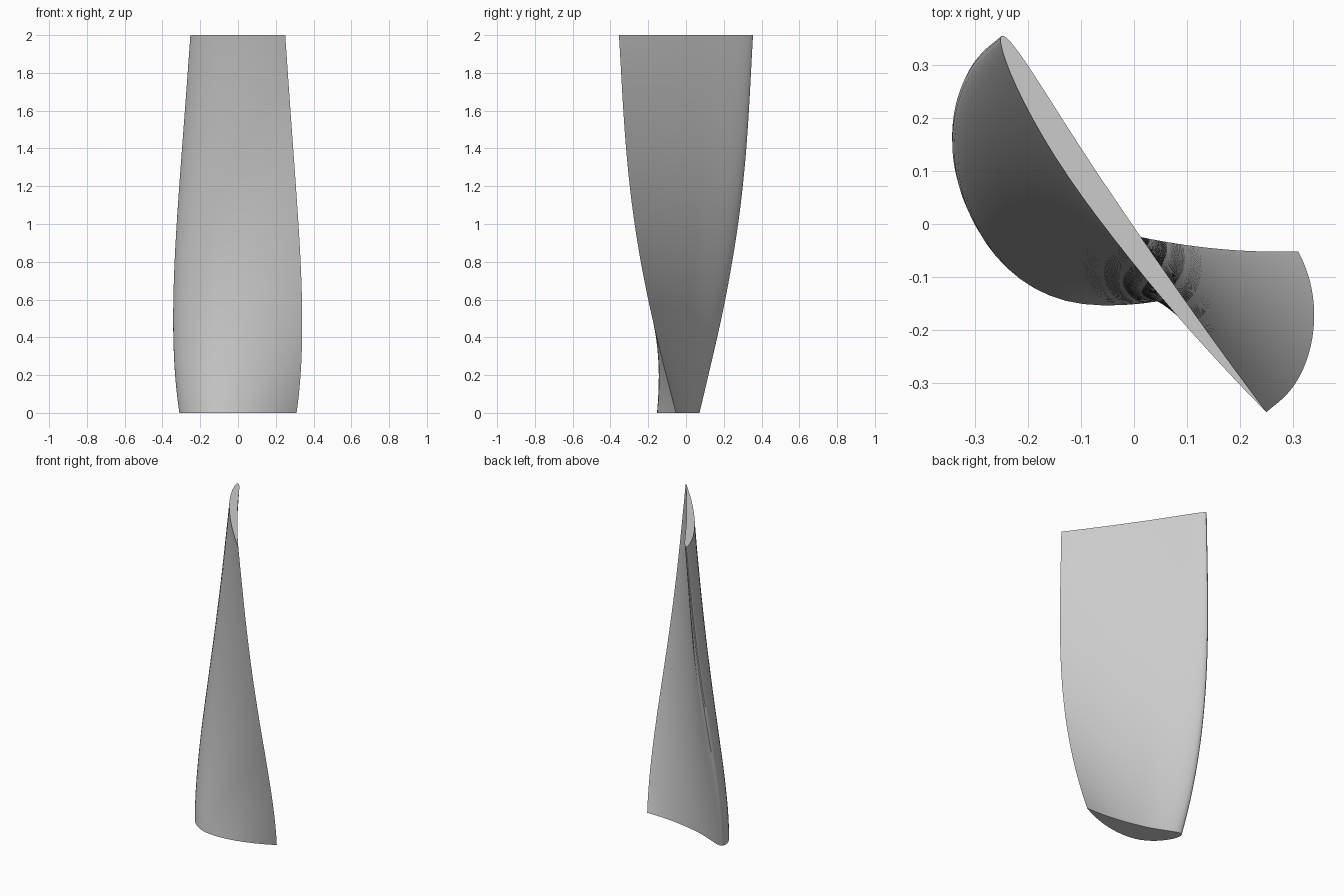
import bpy, bmesh, math

if "Cube" in bpy.data.objects:
    bpy.data.objects.remove(bpy.data.objects["Cube"])

HEIGHT, RINGS, STEPS = 2.0, 60, 28
# half-chord end positions at z = 0, 0.5, 1, 1.5, 2
NODES = [0, 0.5, 1, 1.5, 2]
EDGE_X = [0.31, 0.34, 0.32, 0.285, 0.25]
EDGE_Y = [0.052, 0.178, 0.272, 0.325, 0.355]


def smooth(values, z):
    """Smooth polynomial through the node values."""
    total = 0
    for i, v in enumerate(values):
        for j, n in enumerate(NODES):
            if i != j:
                v *= (z - n) / (NODES[i] - n)
        total += v
    return total


def half_thickness(s):
    return 10 * (0.2969 * math.sqrt(s) - 0.126 * s - 0.3516 * s**2
                 + 0.2843 * s**3 - 0.1036 * s**4)


def camber(s, p=0.4):
    q = p if s < p else 1 - p
    return 1 - ((s - p) / q) ** 2


def section(z):
    """Aerofoil loop: bulged side out to the tail, inner side back."""
    x, y = smooth(EDGE_X, z), smooth(EDGE_Y, z)
    r = math.hypot(x, y)
    dx, dy = x / r, -y / r
    f = z / HEIGHT
    thick = 0.076 + (0.025 - 0.076) * f
    bend = 0.091 + (0.026 - 0.091) * f
    loop = []
    for k in range(2 * STEPS):
        side = 1 if k <= STEPS else -1
        s = (1 - math.cos(math.pi * k / STEPS)) / 2
        d = bend * camber(s)
        if k % STEPS:
            d += side * thick * half_thickness(s)
        c = (2 * s - 1) * r
        loop.append((c * dx + d * dy, c * dy - d * dx, z))
    return loop


# twisted blade skin
bm = bmesh.new()
rings = [[bm.verts.new(p) for p in section(HEIGHT * i / RINGS)]
         for i in range(RINGS + 1)]
n = 2 * STEPS
for a, b in zip(rings, rings[1:]):
    for k in range(n):
        bm.faces.new((a[k], a[(k + 1) % n], b[(k + 1) % n], b[k]))
# flat root and tip caps as strips between the two sides
for ring in (rings[0], rings[-1]):
    for k in range(STEPS):
        quad = [ring[k], ring[k + 1], ring[n - k - 1], ring[(n - k) % n]]
        bm.faces.new(list(dict.fromkeys(quad)))
bmesh.ops.recalc_face_normals(bm, faces=bm.faces)
mesh = bpy.data.meshes.new("twisted_blade")
bm.to_mesh(mesh)
bm.free()

blade = bpy.data.objects.new("twisted_blade", mesh)
bpy.context.collection.objects.link(blade)
grey = bpy.data.materials.new("light_grey")
grey.diffuse_color = (0.6, 0.6, 0.6, 1)
grey.use_nodes = True
grey.node_tree.nodes["Principled BSDF"].inputs["Base Color"].default_value = grey.diffuse_color
mesh.materials.append(grey)

bpy.context.view_layer.objects.active = blade
blade.select_set(True)
bpy.ops.object.shade_smooth_by_angle(angle=math.radians(35))
